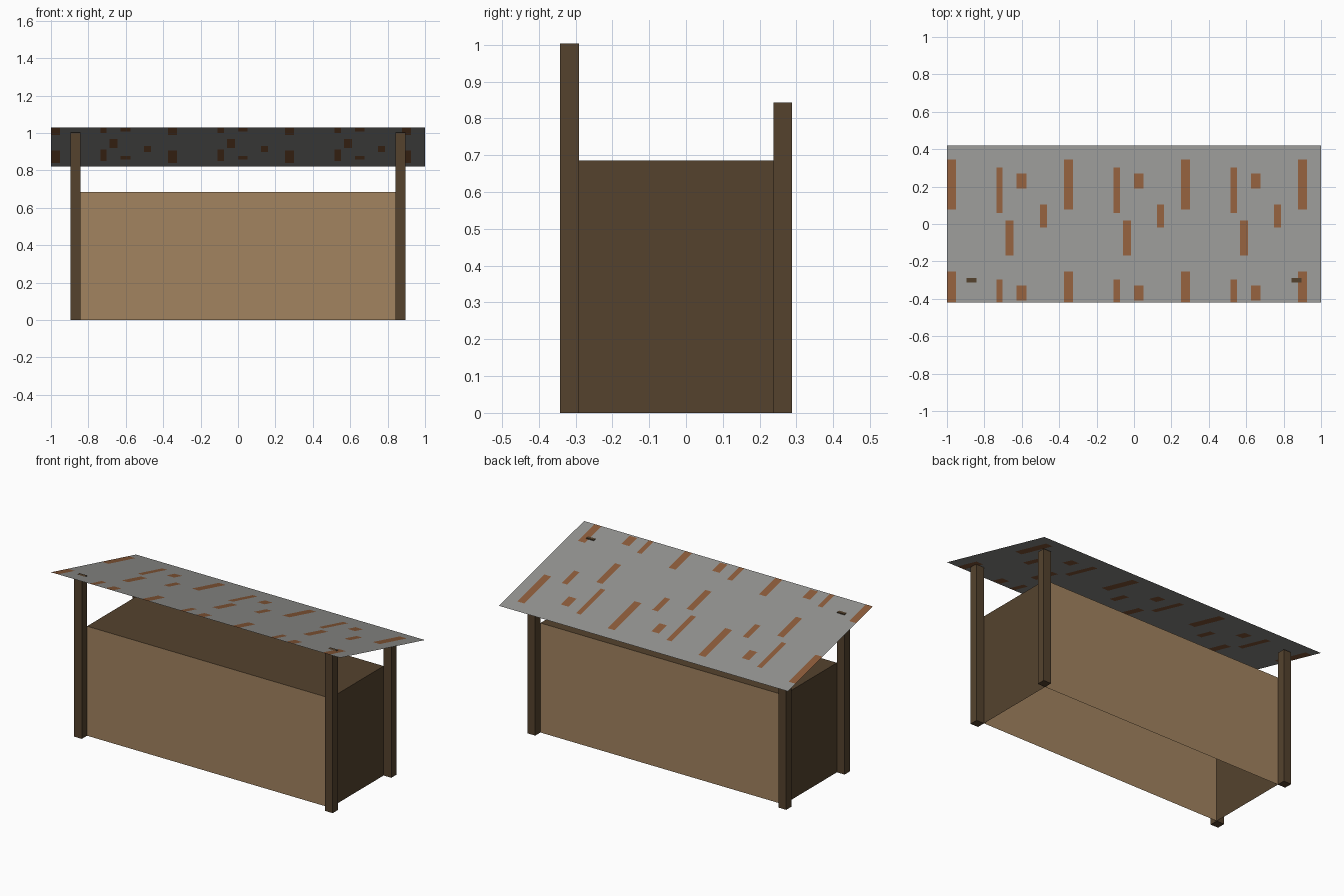
import bpy, bmesh
from mathutils import Vector

if "Cube" in bpy.data.objects:
    bpy.data.objects.remove(bpy.data.objects["Cube"])


def material(name, srgb):
    m = bpy.data.materials.new(name)
    lin = [c / 12.92 if c <= 0.04045 else ((c + 0.055) / 1.055) ** 2.4 for c in srgb]
    m.diffuse_color = (*lin, 1.0)
    m.use_nodes = True
    m.node_tree.nodes["Principled BSDF"].inputs["Base Color"].default_value = m.diffuse_color
    return m


LIGHT_WOOD = material("light wood", (0.635, 0.515, 0.375))
DARK_WOOD = material("dark wood", (0.33, 0.26, 0.18))
GREY = material("grey sheet metal", (0.58, 0.58, 0.57))
RUST = material("rust", (0.55, 0.36, 0.23))


def finish(name, bm, mats):
    mesh = bpy.data.meshes.new(name)
    bm.to_mesh(mesh)
    bm.free()
    for m in mats:
        mesh.materials.append(m)
    ob = bpy.data.objects.new(name, mesh)
    bpy.context.collection.objects.link(ob)
    return ob


def box(x0, x1, y0, y1, z0, z1):
    bm = bmesh.new()
    bmesh.ops.create_cube(bm, size=1)
    for v in bm.verts:
        v.co = Vector((x1 if v.co.x > 0 else x0,
                       y1 if v.co.y > 0 else y0,
                       z1 if v.co.z > 0 else z0))
    bm.normal_update()
    return bm


# Corner posts, taller at the front
X_IN, X_OUT = 0.842, 0.895
Y_FRONT, Y_BACK = -0.29, 0.237
for side, s in (("left", -1), ("right", 1)):
    xa, xb = sorted((s * X_IN, s * X_OUT))
    finish("front_post_" + side, box(xa, xb, -0.342, Y_FRONT, 0, 1.003), [DARK_WOOD])
    finish("back_post_" + side, box(xa, xb, Y_BACK, 0.288, 0, 0.843), [DARK_WOOD])

# Counter body: open underneath, light front and back, dark ends and top
bm = box(-X_IN, X_IN, Y_FRONT, Y_BACK, 0, 0.685)
bmesh.ops.delete(bm, geom=[f for f in bm.faces if f.normal.z < -0.5], context='FACES_ONLY')
for f in bm.faces:
    f.material_index = 0 if abs(f.normal.y) > 0.5 else 1
finish("counter_body", bm, [LIGHT_WOOD, DARK_WOOD])

# Rust streaks: x0, x1, y0, y1 of one repeat, tiled across the roof
W, D = 1.0, 0.42
STREAKS = [(-1.0, -0.952, 0.078, 0.345), (-0.735, -0.702, 0.058, 0.302),
           (-0.627, -0.575, 0.19, 0.27), (-0.503, -0.465, -0.019, 0.104),
           (-0.686, -0.643, -0.168, 0.019)]
patches = []
for x0, x1, y0, y1 in STREAKS:
    for i in range(4):
        for j in range(2):
            a, b = x0 + 0.626 * i, x1 + 0.626 * i
            c, d = max(y0 - 0.6 * j, -D), y1 - 0.6 * j
            if b < W and d > -D:
                patches.append((a, b, c, d))

# Sloping sheet roof, cut along the streak edges
bm = bmesh.new()
bmesh.ops.create_grid(bm, x_segments=1, y_segments=1, size=1)
for v in bm.verts:
    v.co.x *= W
    v.co.y *= D
cuts = [(x, 0) for x in sorted({round(p[k], 4) for p in patches for k in (0, 1)})]
cuts += [(y, 1) for y in sorted({round(p[k], 4) for p in patches for k in (2, 3)})]
for value, axis in cuts:
    if abs(value) > (W, D)[axis] - 0.001:
        continue
    co, no = Vector((0, 0, 0)), Vector((0, 0, 0))
    co[axis], no[axis] = value, 1
    bmesh.ops.bisect_plane(bm, geom=bm.verts[:] + bm.edges[:] + bm.faces[:],
                           dist=1e-5, plane_co=co, plane_no=no)
for f in bm.faces:
    m = f.calc_center_median()
    f.material_index = int(any(a < m.x < b and c < m.y < d for a, b, c, d in patches))
for v in bm.verts:
    v.co.z = 1.03 - 0.25 * (v.co.y + D)
finish("roof_sheet", bm, [GREY, RUST])
